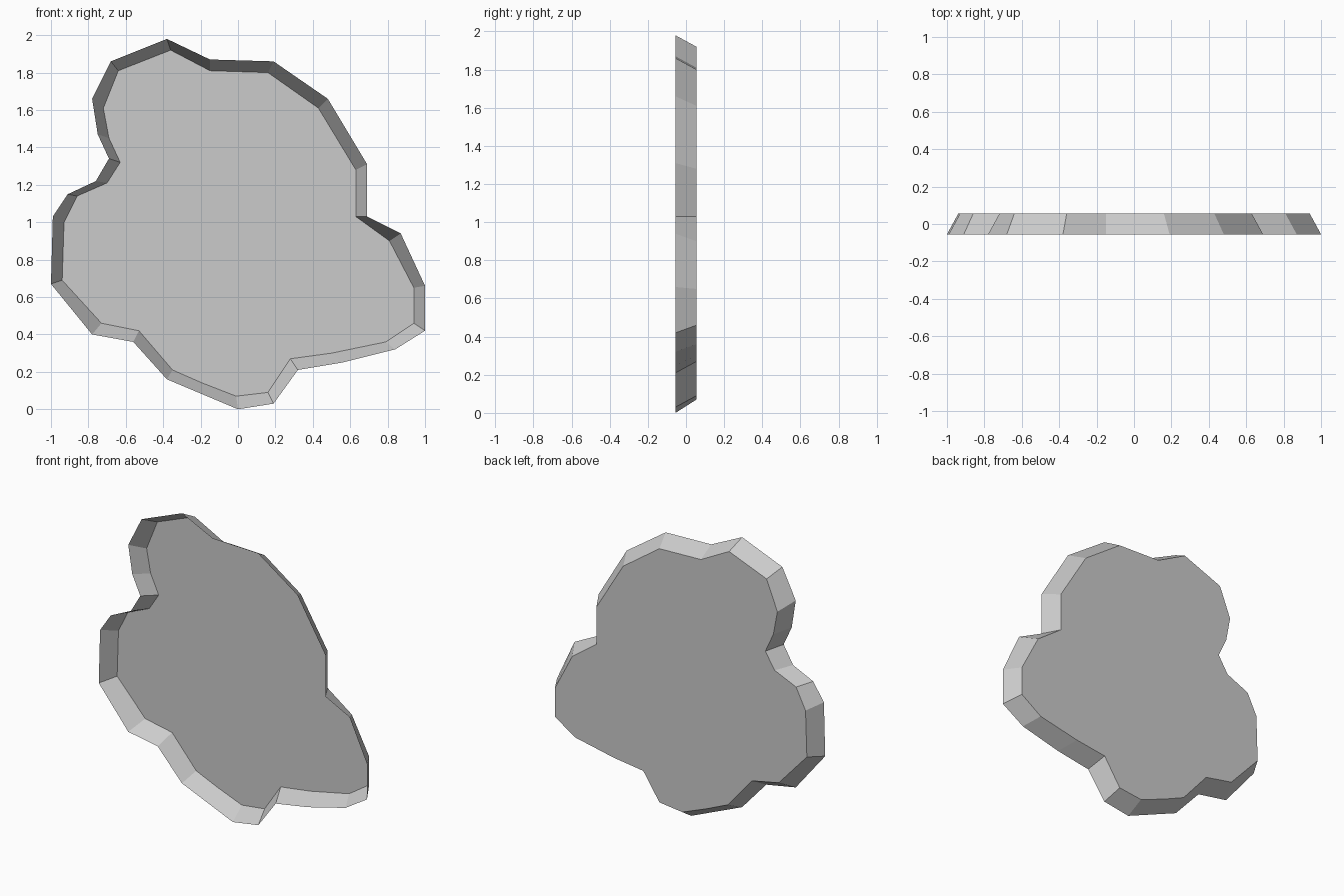
import bpy
import bmesh

# Remove the default object
default_cube = bpy.data.objects.get("Cube")
if default_cube:
    bpy.data.objects.remove(default_cube, do_unlink=True)

HALF_DEPTH = 0.055

# Cloud silhouette, clockwise from the top: rim x, rim z, back panel x, back panel z
outline = [
    (-.38, 1.98, -.36, 1.92), (-.15, 1.87, -.15, 1.81),
    (.19, 1.86, .16, 1.80), (.48, 1.66, .43, 1.61),
    (.69, 1.31, .63, 1.28), (.69, 1.03, .63, 1.03),
    (.87, .94, .81, .90), (1, .66, .94, .65),
    (1, .42, .94, .46), (.84, .32, .79, .36),
    (.56, .25, .50, .30), (.32, .21, .28, .27),
    (.19, .03, .16, .09), (0, 0, -.01, .07),
    (-.19, .08, -.19, .14), (-.38, .16, -.35, .21),
    (-.56, .36, -.53, .42), (-.78, .40, -.73, .46),
    (-1, .67, -.94, .69), (-.99, 1.03, -.93, 1),
    (-.91, 1.15, -.86, 1.14), (-.76, 1.22, -.70, 1.21),
    (-.69, 1.34, -.63, 1.32), (-.75, 1.47, -.69, 1.45),
    (-.78, 1.66, -.72, 1.61), (-.68, 1.86, -.64, 1.81),
]


def make_material(name, color):
    """Create a plain matte material with one flat colour."""
    material = bpy.data.materials.new(name)
    material.use_nodes = True
    material.diffuse_color = color
    shader = next(node for node in material.node_tree.nodes
                  if node.type == 'BSDF_PRINCIPLED')
    shader.inputs["Base Color"].default_value = color
    return material


def build_tray(name, points, material):
    """Build an open-fronted shell: flaring side walls and a flat back."""
    bm = bmesh.new()
    rim = [bm.verts.new((x, -HALF_DEPTH, z)) for x, z, _, _ in points]
    back = [bm.verts.new((x, HALF_DEPTH, z)) for _, _, x, z in points]

    # Back panel, facing away from the open front
    bm.faces.new(back)

    # Sloping side walls between the rim and the back panel
    for i in range(len(points)):
        previous = i - 1
        bm.faces.new((rim[previous], rim[i], back[i], back[previous]))

    bmesh.ops.recalc_face_normals(bm, faces=bm.faces)
    bm.faces.ensure_lookup_table()
    if bm.faces[0].normal.y < 0:
        bmesh.ops.reverse_faces(bm, faces=bm.faces)

    mesh = bpy.data.meshes.new(name)
    bm.to_mesh(mesh)
    bm.free()
    mesh.materials.append(material)
    tray = bpy.data.objects.new(name, mesh)
    bpy.context.collection.objects.link(tray)
    return tray


gray = make_material("light_gray", (0.6, 0.6, 0.6, 1))
build_tray("cloud_shell", outline, gray)
